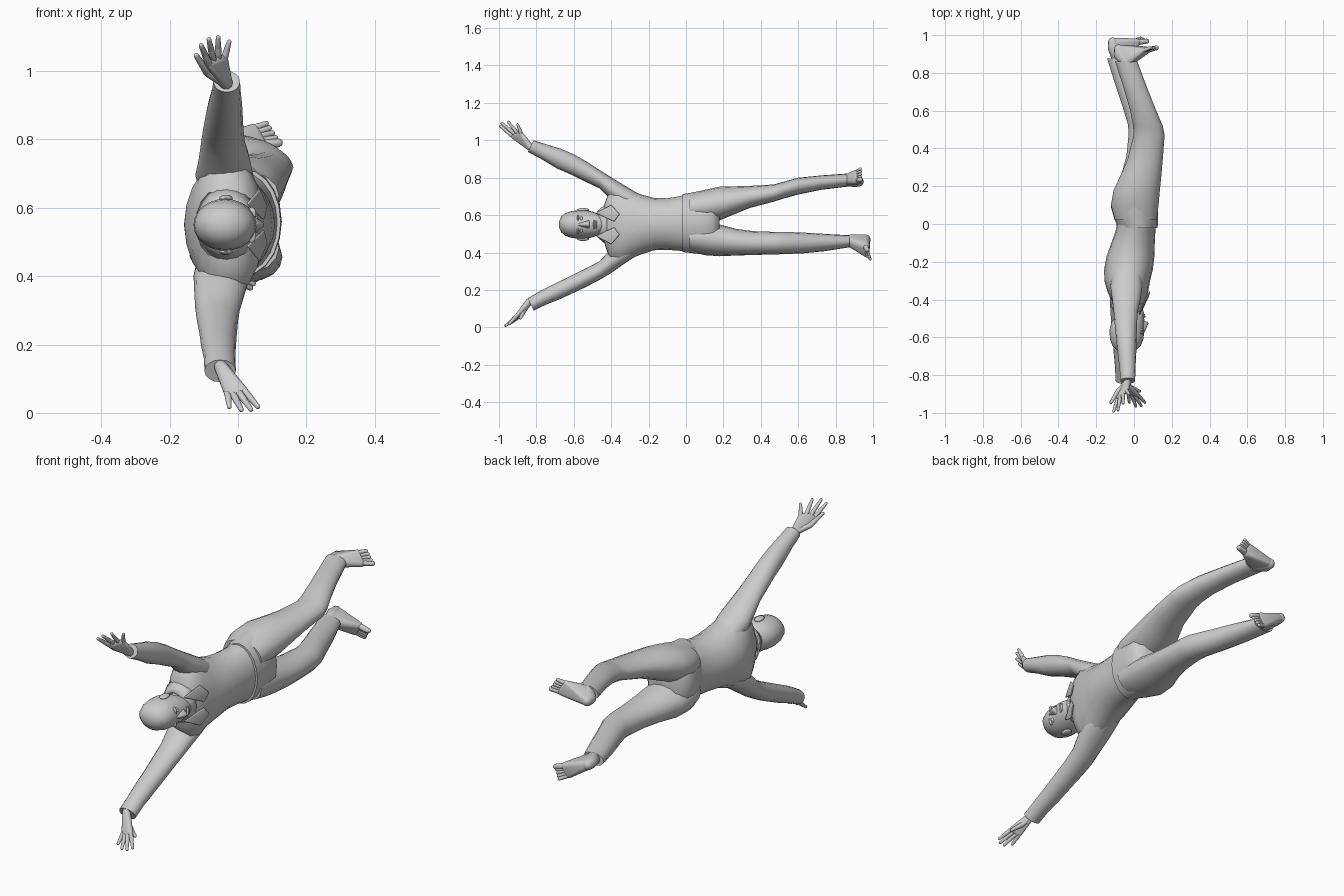
import bpy, bmesh, math
from mathutils import Vector


def finish(name, bm, angle=50):
    bmesh.ops.recalc_face_normals(bm, faces=bm.faces)
    me = bpy.data.meshes.new(name)
    bm.to_mesh(me)
    bm.free()
    ob = bpy.data.objects.new(name, me)
    bpy.context.collection.objects.link(ob)
    bpy.ops.object.select_all(action='DESELECT')
    ob.select_set(True)
    bpy.context.view_layer.objects.active = ob
    bpy.ops.object.shade_smooth_by_angle(angle=math.radians(angle))
    return ob


def loft(name, rings, n=16, cap=True):
    """Rings along y: (y, x0, x1, z0, z1, optional tilt)."""
    bm = bmesh.new()
    loops = []
    for y, x0, x1, z0, z1, *t in rings:
        tilt = t[0] if t else 0
        loop = []
        for i in range(n):
            a = 2 * math.pi * i / n
            dz = (z1 - z0) / 2 * math.sin(a)
            loop.append(bm.verts.new(((x0 + x1) / 2 + (x1 - x0) / 2 * math.cos(a),
                                      y + tilt * dz, (z0 + z1) / 2 + dz)))
        loops.append(loop)
    for A, B in zip(loops, loops[1:]):
        for i in range(n):
            j = (i + 1) % n
            bm.faces.new((A[i], A[j], B[j], B[i]))
    if cap:
        bm.faces.new(loops[0])
        bm.faces.new(loops[-1])
    return finish(name, bm)


def hull(bm, balls):
    """Skin wrapped around a set of (centre, radius) balls."""
    tmp = bmesh.new()
    for c, r in balls:
        s = bmesh.ops.create_icosphere(tmp, subdivisions=2, radius=r)['verts']
        bmesh.ops.translate(tmp, verts=s, vec=Vector(c))
    res = bmesh.ops.convex_hull(tmp, input=tmp.verts[:])
    junk = {g for g in res['geom_interior'] + res['geom_unused'] if isinstance(g, bmesh.types.BMVert)}
    bmesh.ops.delete(tmp, geom=list(junk), context='VERTS')
    me = bpy.data.meshes.new("tmp")
    tmp.to_mesh(me)
    tmp.free()
    bm.from_mesh(me)
    bpy.data.meshes.remove(me)


def blob(name, c, scale):
    bm = bmesh.new()
    bmesh.ops.create_uvsphere(bm, u_segments=14, v_segments=10, radius=1)
    for v in bm.verts:
        v.co = Vector(c) + Vector((v.co.x * scale[0], v.co.y * scale[1], v.co.z * scale[2]))
    return finish(name, bm)


def hand(name, wrist, knuckles, tips, thumb):
    bm = bmesh.new()
    hull(bm, [(wrist, .02)] + [(k, .011) for k in knuckles])
    for k, t in zip(knuckles, tips):
        mid = Vector(k).lerp(Vector(t), .5)
        hull(bm, [(k, .011), (mid, .0095)])
        hull(bm, [(mid, .0095), (t, .007)])
    hull(bm, [(wrist, .016), (thumb[0], .013)])
    hull(bm, [(thumb[0], .013), (thumb[1], .008)])
    finish(name, bm, 60)


def foot(name, ankle, heel, big, small, toe_big, toe_small):
    bm = bmesh.new()
    hull(bm, [(ankle, .034), (heel, .026), (Vector(heel) + Vector((0, -.03, 0)), .027)])
    hull(bm, [(ankle, .032), (heel, .024), (big, .02), (small, .014)])
    for i in range(5):
        f = i / 4
        r = .013 if i == 0 else .0085
        a = Vector(big).lerp(Vector(small), f)
        b = Vector(toe_big).lerp(Vector(toe_small), f)
        hull(bm, [(a, r + .003), (b, r)])
    finish(name, bm, 60)


# Shirt body
loft("shirt", [
    (-.445, -.09, .03, .48, .635), (-.43, -.105, .045, .43, .675), (-.405, -.118, .06, .355, .745),
    (-.36, -.14, .075, .335, .76), (-.30, -.157, .085, .365, .735), (-.24, -.158, .1, .39, .71),
    (-.17, -.145, .108, .412, .692), (-.1, -.12, .11, .414, .69), (-.04, -.098, .113, .41, .7),
    (.005, -.09, .117, .405, .71)], 20)

# Sleeves
loft("upper_sleeve", [
    (-.24, -.11, .04, .60, .705), (-.33, -.125, .045, .63, .76), (-.4, -.115, .035, .68, .802),
    (-.46, -.108, .02, .742, .84), (-.53, -.102, .016, .775, .885), (-.6, -.095, .014, .81, .925),
    (-.68, -.087, .012, .85, .955, .2), (-.76, -.077, .008, .9, .978, .35), (-.83, -.072, .006, .938, 1.0, .5)])
loft("lower_sleeve", [
    (-.24, -.12, .03, .4, .5), (-.33, -.13, .035, .34, .46), (-.4, -.128, .02, .29, .42),
    (-.46, -.125, .006, .255, .355), (-.53, -.12, 0, .218, .318), (-.6, -.113, -.003, .185, .283),
    (-.68, -.108, -.006, .152, .24, -.2), (-.76, -.1, -.008, .122, .198, -.35), (-.83, -.098, -.006, .09, .155, -.5)])

# Trousers: hips and two bent legs
loft("trouser_hips", [
    (-.02, -.085, .125, .403, .712), (.03, -.105, .128, .397, .72), (.09, -.122, .128, .39, .732),
    (.14, -.115, .125, .39, .735), (.18, -.07, .09, .42, .70)], 20)
loft("upper_leg", [
    (.02, -.1, .12, .56, .71), (.1, -.122, .13, .56, .735), (.18, -.108, .137, .572, .752),
    (.26, -.07, .145, .605, .754), (.34, -.035, .152, .638, .756), (.47, -.002, .162, .672, .764),
    (.52, -.005, .152, .688, .778), (.6, -.02, .118, .71, .8), (.72, -.055, .07, .735, .812),
    (.86, -.1, .018, .752, .822)])
loft("lower_leg", [
    (.02, -.1, .12, .405, .56), (.1, -.12, .125, .386, .563), (.18, -.105, .128, .38, .55),
    (.27, -.065, .13, .384, .526), (.36, -.04, .128, .387, .514), (.48, -.028, .122, .39, .51),
    (.53, -.033, .112, .392, .51), (.62, -.06, .075, .395, .507), (.74, -.1, .03, .407, .5),
    (.875, -.142, -.025, .428, .492)])

# Neck and head, face towards +x
C = .55
loft("neck", [(-.36, -.1, .03, .49, .615), (-.43, -.09, .022, .497, .605), (-.5, -.095, .02, .495, .605)])
loft("head", [(y, a, b, C - w, C + w) for y, a, b, w in [
    (-.678, -.06, -.02, .017), (-.667, -.092, .012, .042), (-.645, -.114, .036, .061),
    (-.61, -.127, .05, .072), (-.57, -.13, .054, .076), (-.545, -.127, .053, .076),
    (-.52, -.118, .055, .074), (-.495, -.102, .054, .067), (-.47, -.07, .052, .056),
    (-.45, -.03, .047, .038), (-.438, -.01, .035, .02)]], 24)
bm = bmesh.new()
hull(bm, [((.05, -.57, C), .007), ((.066, -.526, C), .01), ((.052, -.523, C - .013), .008),
          ((.052, -.523, C + .013), .008)])
finish("nose", bm, 60)
blob("upper_lip", (.052, -.491, C), (.009, .006, .025))
blob("lower_lip", (.051, -.481, C), (.009, .006, .021))
for s, side in ((1, "upper"), (-1, "lower")):
    blob(side + "_eye", (.038, -.56, C + s * .03), (.012, .008, .014))
    blob(side + "_brow", (.04, -.577, C + s * .032), (.013, .006, .02))
    blob(side + "_ear", (-.035, -.55, C + s * .078), (.02, .032, .01))
    # Collar flap
    bm = bmesh.new()
    hull(bm, [((x, y, C + s * z), .004) for x, y, z in
              [(.03, -.475, .062), (.082, -.36, .055), (.062, -.4, .1), (.074, -.385, .02)]])
    finish(side + "_collar_flap", bm, 30)

# Standing collar band
band = loft("collar", [(-.475, -.1, .03, .483, .618), (-.455, -.112, .045, .465, .638),
                       (-.425, -.125, .06, .44, .665)], 20, cap=False)
band.modifiers.new("thick", 'SOLIDIFY').thickness = .008

# Hands, spread open
hand("upper_hand", (-.035, -.835, .965),
     [(-.085, -.925, 1.02), (-.073, -.915, 1.033), (-.058, -.9, 1.038), (-.04, -.882, 1.035)],
     [(-.108, -.992, 1.075), (-.085, -.985, 1.092), (-.058, -.95, 1.098), (-.026, -.9, 1.085)],
     ((-.088, -.89, .995), (-.122, -.945, 1.045)))
hand("lower_hand", (-.05, -.84, .135),
     [(.016, -.9, .068), (.002, -.905, .06), (-.014, -.902, .055), (-.03, -.892, .058)],
     [(.058, -.945, .018), (.038, -.962, .01), (.01, -.965, .009), (-.025, -.945, .018)],
     ((-.02, -.865, .09), (.03, -.885, .05)))

# Bare feet
foot("upper_foot", (-.04, .86, .788), (-.08, .925, .778), (.065, .92, .785), (.045, .918, .832),
     (.118, .932, .79), (.082, .932, .846))
foot("lower_foot", (-.085, .88, .462), (-.112, .962, .47), (.015, .962, .43), (-.005, .966, .388),
     (.068, .968, .415), (.036, .984, .366))
